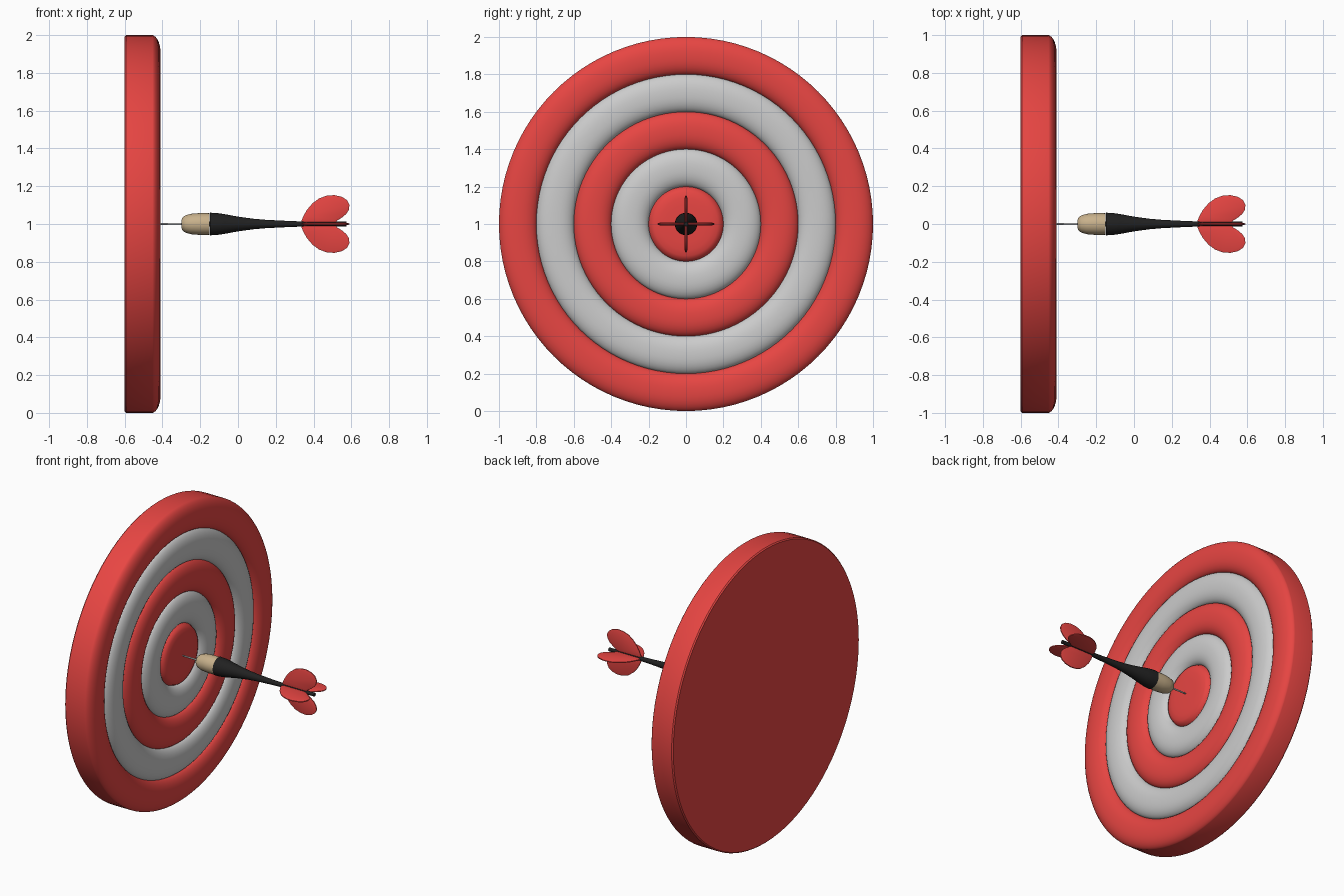
import bpy, bmesh, math

if "Cube" in bpy.data.objects:
    bpy.data.objects.remove(bpy.data.objects["Cube"])

CZ = 1.0  # height of the dart axis


def material(name, rgb):
    m = bpy.data.materials.new(name)
    m.diffuse_color = (*rgb, 1)
    m.use_nodes = True
    m.node_tree.nodes["Principled BSDF"].inputs["Base Color"].default_value = m.diffuse_color
    return m


RED = material("red", (0.80, 0.06, 0.055))
BLACK = material("black", (0.015, 0.015, 0.015))
TAN = material("tan", (0.58, 0.44, 0.26))


def finish(name, bm, mat, angle=40):
    me = bpy.data.meshes.new(name)
    bm.to_mesh(me)
    bm.free()
    ob = bpy.data.objects.new(name, me)
    bpy.context.collection.objects.link(ob)
    if mat:
        me.materials.append(mat)
    bpy.ops.object.select_all(action='DESELECT')
    ob.select_set(True)
    bpy.context.view_layer.objects.active = ob
    bpy.ops.object.shade_smooth_by_angle(angle=math.radians(angle))
    return ob


def lathe(name, profile, mat, n=96):
    """Revolve (x, radius) points about the horizontal dart axis."""
    bm = bmesh.new()
    rows = []
    for x, r in profile:
        if r == 0:
            rows.append([bm.verts.new((x, 0, CZ))] * n)
        else:
            rows.append([bm.verts.new((x, r * math.cos(2 * math.pi * j / n),
                                       CZ + r * math.sin(2 * math.pi * j / n)))
                         for j in range(n)])
    for a, b in zip(rows, rows[1:]):
        for j in range(n):
            k = (j + 1) % n
            quad = list(dict.fromkeys((a[j], b[j], b[k], a[k])))
            bm.faces.new(quad)
    return finish(name, bm, mat)


# Target board: padded rings, the outermost carries the rim and back
def pad(r0, r1, steps=14, base=-0.452, h=0.042):
    pts = []
    for i in range(steps + 1):
        u = -math.cos(math.pi * i / steps)
        pts.append((base + h * (1 - abs(u) ** 2.4) ** 0.65,
                    (r0 + r1) / 2 + u * (r1 - r0) / 2))
    return pts


bull = [(-0.415, 0), (-0.415, 0.10), (-0.417, 0.14), (-0.422, 0.17),
        (-0.432, 0.19), (-0.452, 0.20)]
lathe("bullseye", bull, RED)
for i in range(1, 5):
    prof = pad(0.2 * i, 0.2 * i + 0.2)
    if i == 4:
        prof += [(-0.592, 1.0), (-0.6, 0.993), (-0.6, 0)]
    lathe(f"target_ring_{i}", prof, None if i % 2 else RED)

# Dart: needle, wooden nose and tapering shaft (listed tail to tip)
lathe("dart_point", [(-0.28, 0), (-0.28, 0.006), (-0.40, 0.005), (-0.44, 0)], None, 16)
lathe("dart_nose", [(-0.15, 0), (-0.15, 0.057), (-0.20, 0.058), (-0.25, 0.054),
                    (-0.28, 0.045), (-0.295, 0.032), (-0.30, 0.018), (-0.30, 0)], TAN, 40)
lathe("dart_shaft", [(0.575, 0), (0.575, 0.012), (0.35, 0.013), (0.25, 0.017),
                     (0.15, 0.022), (0.08, 0.028), (0.0, 0.039), (-0.07, 0.052),
                     (-0.11, 0.058), (-0.148, 0.06), (-0.15, 0)], BLACK, 40)

# Four petal flights with slightly pillowed faces
OUTLINE = [(0.33, 0), (0.345, 0.04), (0.365, 0.075), (0.395, 0.11), (0.43, 0.136),
           (0.47, 0.15), (0.51, 0.153), (0.55, 0.144), (0.577, 0.126), (0.59, 0.10),
           (0.587, 0.075), (0.572, 0.052), (0.55, 0.034), (0.525, 0.018), (0.51, 0)]
for q in range(4):
    c, s = math.cos(q * math.pi / 2), math.sin(q * math.pi / 2)
    bm = bmesh.new()

    def loop(k, t):
        out = []
        for x, r in OUTLINE:
            x, r = 0.47 + (x - 0.47) * k, 0.07 + (r - 0.07) * k
            out.append(bm.verts.new((x, r * c - t * s, CZ + r * s + t * c)))
        return out

    loops = [loop(0.85, -0.007), loop(1, -0.003), loop(1, 0.003), loop(0.85, 0.007)]
    n = len(OUTLINE)
    for a, b in zip(loops, loops[1:]):
        for j in range(n):
            k = (j + 1) % n
            bm.faces.new((a[j], a[k], b[k], b[j]))
    bm.faces.new(loops[0])
    bm.faces.new(loops[-1])
    bmesh.ops.recalc_face_normals(bm, faces=bm.faces)
    finish(f"flight_{q + 1}", bm, RED)
